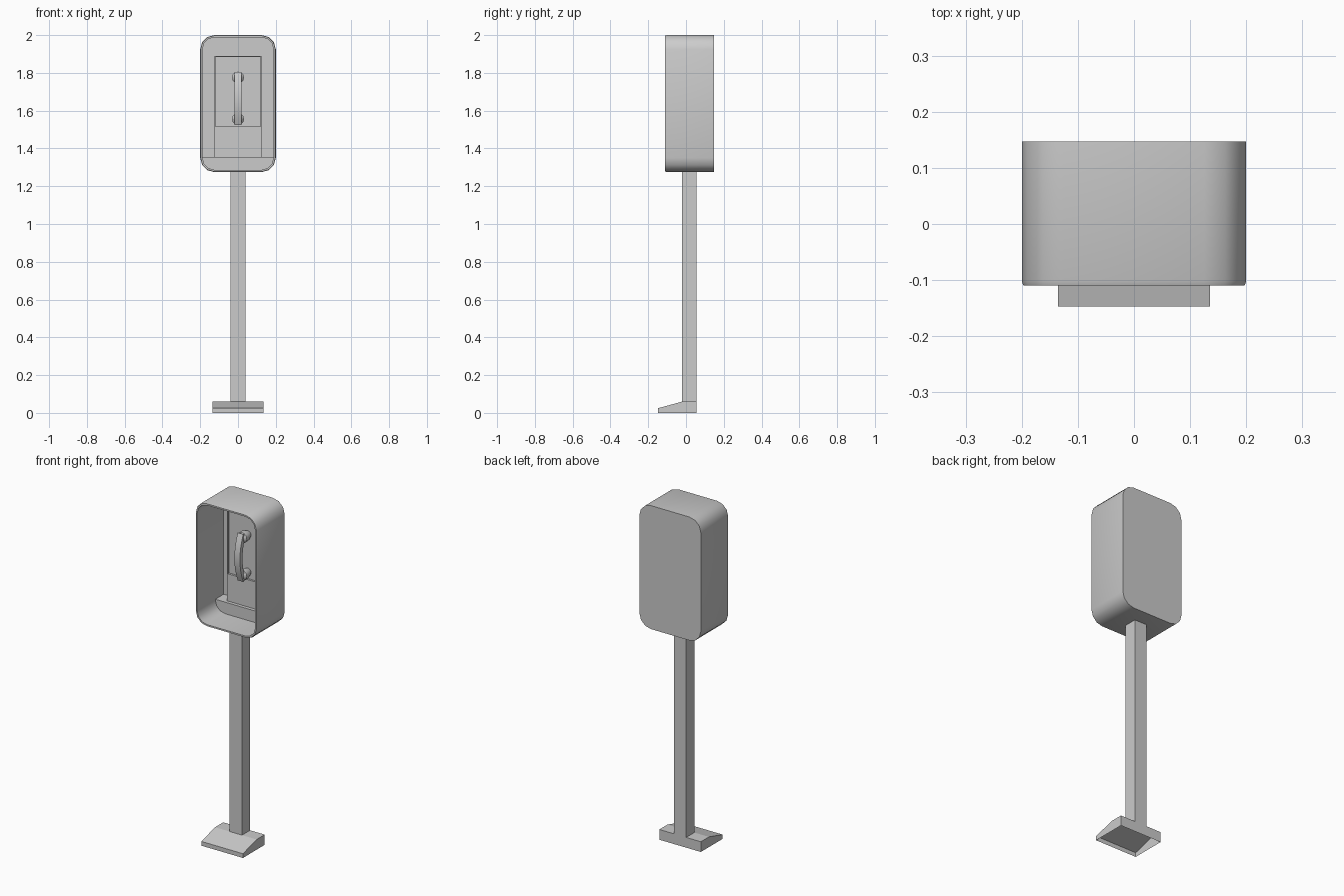
import bpy, bmesh, math

if "Cube" in bpy.data.objects:
    bpy.data.objects.remove(bpy.data.objects["Cube"])


def loft(name, rings, caps=(True, True), drop=None, smooth=True):
    """Bridge equal-length rings of points; drop(face) removes unwanted faces."""
    bm = bmesh.new()
    loops = [[bm.verts.new(p) for p in r] for r in rings]
    n = len(loops[0])
    for a, b in zip(loops, loops[1:]):
        for i in range(n):
            j = (i + 1) % n
            bm.faces.new((a[i], a[j], b[j], b[i]))
    if caps[0]:
        bm.faces.new(loops[0][::-1])
    if caps[1]:
        bm.faces.new(loops[-1])
    bmesh.ops.recalc_face_normals(bm, faces=bm.faces[:])
    if drop:
        doomed = [f for f in bm.faces if drop(f)]
        bmesh.ops.delete(bm, geom=doomed, context='FACES')
    me = bpy.data.meshes.new(name)
    bm.to_mesh(me)
    bm.free()
    ob = bpy.data.objects.new(name, me)
    bpy.context.collection.objects.link(ob)
    if smooth:
        bpy.ops.object.select_all(action='DESELECT')
        ob.select_set(True)
        bpy.context.view_layer.objects.active = ob
        bpy.ops.object.shade_smooth_by_angle(angle=math.radians(35))
    return ob


def rect(x, z0, z1, y):
    return [(-x, y, z0), (x, y, z0), (x, y, z1), (-x, y, z1)]


def outline(inset, y, radius=0.075, seg=3):
    """Rounded rectangle of the housing, shrunk by inset."""
    hx, z0, z1, r = 0.2 - inset, 1.275 + inset, 2.0 - inset, radius - inset
    corners = [(hx - r, z1 - r, 0), (-hx + r, z1 - r, 90),
               (-hx + r, z0 + r, 180), (hx - r, z0 + r, 270)]
    pts = []
    for cx, cz, start in corners:
        for k in range(seg + 1):
            a = math.radians(start + 90 * k / seg)
            pts.append((cx + r * math.cos(a), y, cz + r * math.sin(a)))
    return pts


# Wedge foot, open underneath
foot = [(-0.147, 0), (-0.147, 0.025), (-0.02, 0.06), (0.055, 0.06), (0.055, 0)]
loft("foot", [[(x, y, z) for y, z in foot] for x in (-0.135, 0.135)],
     drop=lambda f: f.calc_center_median().z < 0.001, smooth=False)

# Square post
loft("post", [[(-0.04, -0.02, z), (0.04, -0.02, z), (0.04, 0.055, z), (-0.04, 0.055, z)]
              for z in (0.06, 1.28)], smooth=False)

# Hollow rounded housing with a slim front rim
loft("housing", [outline(0, 0.147), outline(0, -0.102), outline(0.003, -0.11),
                 outline(0.012, -0.11), outline(0.012, 0.135)])

# Shelf block filling the rounded bottom of the housing
shelf_z = 1.355
lower = [p for p in outline(0.012, 0) if p[2] < shelf_z]
shape = [(-0.188, 0, shelf_z)] + lower + [(0.188, 0, shelf_z)]
loft("shelf", [[(x, y, z) for x, _, z in shape] for y in (0.058, 0.135)])

# Phone body: lower plate plus upper section with a recessed face
loft("lower_panel", [rect(0.125, 1.355, 1.51, y) for y in (0.135, 0.078)], smooth=False)
loft("upper_panel", [rect(0.125, 1.51, 1.89, 0.135), rect(0.125, 1.51, 1.89, 0.078),
                     rect(0.12, 1.515, 1.885, 0.078), rect(0.12, 1.515, 1.885, 0.09)],
     smooth=False)

# Receiver ear and mouth cups
for name, zc in (("ear_cup", 1.775), ("mouth_cup", 1.555)):
    rings = []
    for y, r in ((0.024, 0.02), (0.036, 0.032), (0.06, 0.032), (0.09, 0.022)):
        rings.append([(r * math.cos(k * math.tau / 12), y, zc + r * math.sin(k * math.tau / 12))
                      for k in range(12)])
    loft(name, rings)

# Bowed receiver handle
rings = []
for i in range(9):
    t = i / 4 - 1
    z, y = 1.665 + 0.135 * t, 0.004 + 0.03 * t * t
    ang = math.atan2(0.06 * t, 0.135)
    dy, dz = 0.012 * math.cos(ang), -0.012 * math.sin(ang)
    rings.append([(-0.018, y - dy, z - dz), (0.018, y - dy, z - dz),
                  (0.018, y + dy, z + dz), (-0.018, y + dy, z + dz)])
loft("handle", rings)
